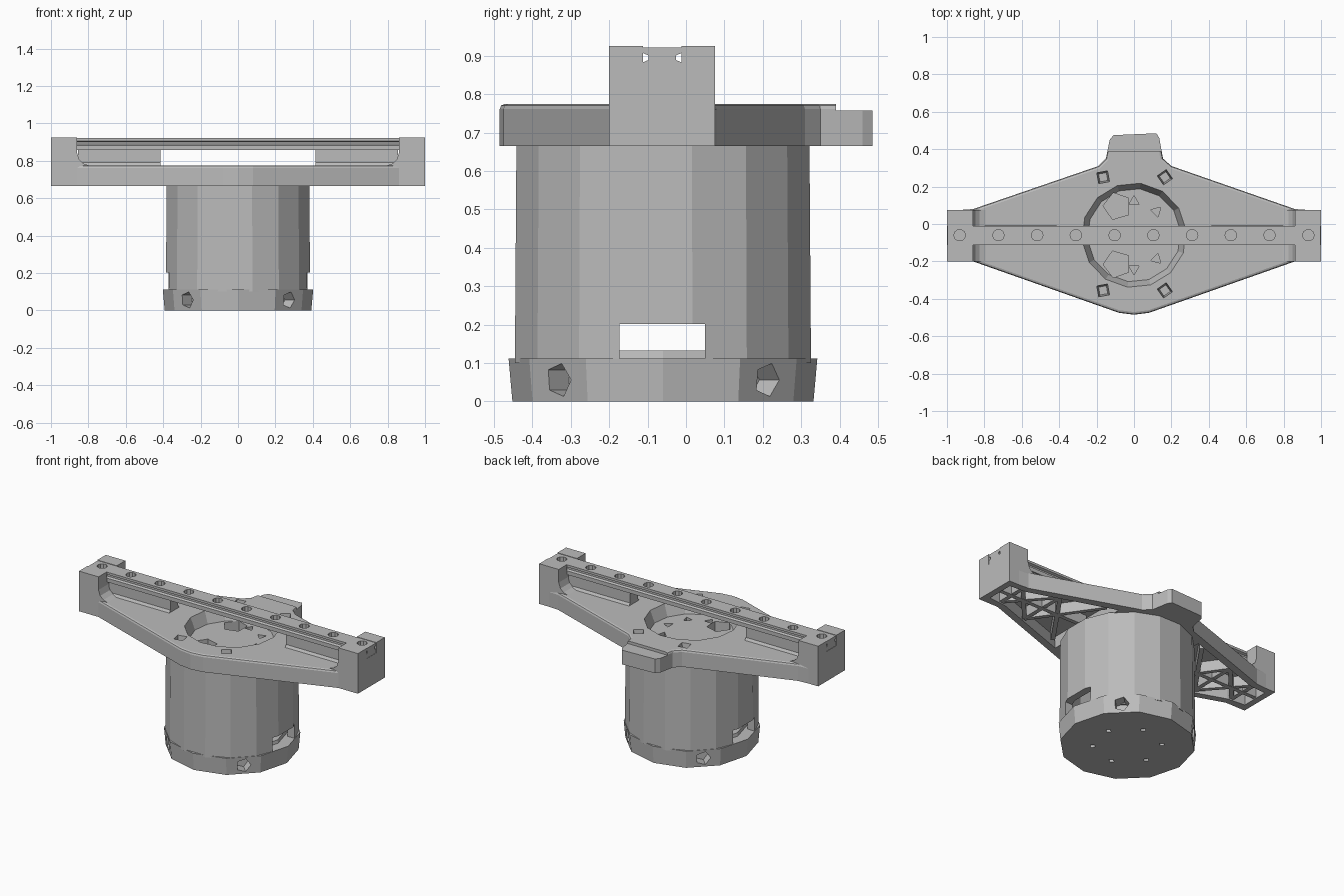
import bpy, bmesh, math
from mathutils import Vector

cube = bpy.data.objects.get("Cube")
if cube:
    bpy.data.objects.remove(cube, do_unlink=True)

grey = bpy.data.materials.new("light grey")
grey.use_nodes = True
grey.diffuse_color = (0.5, 0.5, 0.5, 1)
grey.node_tree.nodes["Principled BSDF"].inputs["Base Color"].default_value = (0.5, 0.5, 0.5, 1)

CY = -0.06  # axis of the drum and rail


def finish(name, bm):
    bmesh.ops.recalc_face_normals(bm, faces=bm.faces)
    mesh = bpy.data.meshes.new(name)
    bm.to_mesh(mesh)
    bm.free()
    mesh.materials.append(grey)
    obj = bpy.data.objects.new(name, mesh)
    bpy.context.collection.objects.link(obj)
    return obj


def extrude(name, points, direction):
    """Closed prism from a loop of 3D points."""
    bm = bmesh.new()
    face = bm.faces.new([bm.verts.new(p) for p in points])
    out = bmesh.ops.extrude_face_region(bm, geom=[face])
    moved = [v for v in out["geom"] if isinstance(v, bmesh.types.BMVert)]
    bmesh.ops.translate(bm, verts=moved, vec=direction)
    return finish(name, bm)


def slab(name, outline, z0, z1):
    return extrude(name, [(x, y, z0) for x, y in outline], (0, 0, z1 - z0))


def box(name, x0, x1, y0, y1, z0, z1):
    return slab(name, [(x0, y0), (x1, y0), (x1, y1), (x0, y1)], z0, z1)


def drum(name, x, y, z0, z1, r0, r1, sides, turn=0.0):
    """Upright cylinder or cone frustum."""
    bm = bmesh.new()
    rings = []
    for z, r in ((z0, r0), (z1, r1)):
        angles = [turn + math.tau * i / sides for i in range(sides)]
        rings.append([bm.verts.new((x + r * math.cos(a), y + r * math.sin(a), z)) for a in angles])
        bm.faces.new(rings[-1])
    for i in range(sides):
        j = (i + 1) % sides
        bm.faces.new((rings[0][i], rings[0][j], rings[1][j], rings[1][i]))
    return finish(name, bm)


def bar(name, a, b, width, z0, z1):
    a, b = Vector(a), Vector(b)
    d = (b - a).normalized() * width / 2
    n = Vector((-d.y, d.x))
    return slab(name, [a + n, a - n, b - n, b + n], z0, z1)


def cut(target, cutters):
    """Apply boolean cuts, then drop the cutters."""
    for c in cutters:
        c.hide_render = True
        mod = target.modifiers.new("cut", 'BOOLEAN')
        mod.operation = 'DIFFERENCE'
        mod.solver = 'EXACT'
        mod.object = c
    bpy.context.view_layer.update()
    graph = bpy.context.evaluated_depsgraph_get()
    mesh = bpy.data.meshes.new_from_object(target.evaluated_get(graph))
    target.modifiers.clear()
    target.data = mesh
    for c in cutters:
        bpy.data.objects.remove(c, do_unlink=True)


# Tapered bracket plate with a rear tab
outline = [(-1, 0.07), (-1, -0.19), (-0.86, -0.2), (-0.08, -0.475), (0, -0.485), (0.08, -0.475),
           (0.86, -0.2), (1, -0.19), (1, 0.07), (0.86, 0.08), (0.2, 0.31), (0.155, 0.35),
           (0.135, 0.46), (0.12, 0.485), (-0.11, 0.475), (-0.13, 0.45), (-0.15, 0.35), (-0.19, 0.31), (-0.86, 0.08)]
plate = slab("bracket_plate", outline, 0.665, 0.775)
bm = bmesh.new()
bm.from_mesh(plate.data)
rim = [e for e in bm.edges if all(v.co.z > 0.77 for v in e.verts)]
bmesh.ops.bevel(bm, geom=rim, offset=0.014, segments=2, profile=0.5, affect='EDGES')
bm.to_mesh(plate.data)
bm.free()

# Hollows under both arms, round recess and screw holes
cutters = [drum("recess", 0, CY, 0.70, 0.80, 0.25, 0.29, 14, 0.1)]
pocket = [(0.3, 0.22), (0.84, 0.04), (0.96, 0.03), (0.96, -0.15), (0.84, -0.16), (0.3, -0.35)]
for s in (-1, 1):
    cutters.append(slab("pocket", [(s * x, y) for x, y in pocket], 0.6, 0.74))
    for y in (0.25, -0.355):
        cutters.append(drum("screw_hole", s * 0.165, y, 0.69, 0.80, 0.03, 0.045, 4, 0.4 + s))
# Tab step and wall openings in the recess floor
cutters.append(box("tab_step", -0.3, 0.3, 0.39, 0.6, 0.757, 0.9))


def floor_holes():
    holes = [drum("vent", -0.09, CY + s * 0.155, 0.55, 0.72, 0.075, 0.075, 5, s * 0.6) for s in (-1, 1)]
    for i in range(5):
        a = math.radians(-90 + 45 * i)
        holes.append(drum("small_vent", 0.17 * math.cos(a), CY + 0.18 * math.sin(a),
                          0.55, 0.72, 0.032, 0.032, 3, a))
    return holes


cut(plate, cutters + floor_holes())

# Stiffening ribs below the arms
for s in (-1, 1):
    side = "left" if s > 0 else "right"
    spans = [((0.32, CY), (0.97, CY)), ((0.36, 0.18), (0.64, -0.22)), ((0.36, -0.3), (0.64, 0.1)),
             ((0.64, 0.1), (0.87, -0.16)), ((0.64, -0.22), (0.87, 0.04)),
             ((0.64, 0.1), (0.64, -0.22)), ((0.87, 0.05), (0.87, -0.17))]
    for i, (a, b) in enumerate(spans):
        bar(f"{side}_rib_{i}", (s * a[0], a[1]), (s * b[0], b[1]), 0.026, 0.672 + i * 0.0005, 0.75)

# End blocks with a filleted inner side and a slot for the rail
profile = [(1, 0.74), (1, 0.925), (0.86, 0.925), (0.86, 0.84), (0.848, 0.805), (0.825, 0.785), (0.78, 0.77), (0.78, 0.74)]
for s in (-1, 1):
    side = "left" if s > 0 else "right"
    block = extrude(f"{side}_end_block", [(s * x, -0.2, z) for x, z in profile], (0, 0.275, 0))
    cut(block, [box("slot", s * 0.7, s * 1.1, -0.112, -0.012, 0.858, 1.0)])
    # lower part of the block, down to the plate underside
    for y0, y1 in ((-0.2, -0.16), (0.035, 0.075)):
        box(f"{side}_block_side", s * 0.86, s * 1, y0, y1, 0.665, 0.75)
    box(f"{side}_block_end", s * 0.96, s * 1, -0.2, 0.075, 0.665, 0.75)
    # Web that carries the rail, with a sloped foot
    web = [(-0.1, 0.86), (-0.1, 0.79), (-0.115, 0.77), (-0.005, 0.77), (-0.02, 0.79), (-0.02, 0.86)]
    extrude(f"{side}_rail_web", [(s * 0.415, y, z) for y, z in web], (s * 0.44, 0, 0))

# Grooved rail with ten holes
half = [(0.05, 0.858), (0.05, 0.883), (0.036, 0.889), (0.036, 0.901), (0.05, 0.907), (0.05, 0.922)]
section = half + [(-y, z) for y, z in reversed(half)]
rail = extrude("guide_rail", [(-0.998, CY - 0.002 + y, z) for y, z in section], (1.996, 0, 0))
cut(rail, [drum("rail_hole", -0.932 + 0.2071 * i, CY, 0.8, 1.0, 0.031, 0.031, 10) for i in range(10)])

# Hollow motor housing with openings left and right
housing = drum("motor_housing", 0, CY, 0.1, 0.668, 0.393, 0.389, 16, math.pi / 16)
cut(housing, [drum("bore", 0, CY, 0.0, 0.62, 0.345, 0.345, 16, math.pi / 16),
              box("side_opening", -1, 1, -0.173, 0.05, 0.0, 0.202)] + floor_holes())

# Base cap with six bottom holes and four diagonal side holes
cap = drum("base_cap", 0, CY, 0, 0.112, 0.392, 0.402, 12)
cutters = []
for i in range(6):
    a = math.tau * i / 6 + 0.3
    cutters.append(drum("bottom_hole", 0.2 * math.cos(a), CY + 0.2 * math.sin(a), -0.1, 0.05, 0.018, 0.018, 4))
for i in range(4):
    a = math.pi / 4 + i * math.pi / 2
    d = Vector((math.cos(a), math.sin(a), 0))
    t = Vector((-d.y, d.x, 0))
    start = Vector((0, CY, 0.056)) + d * 0.31
    loop = [start + t * 0.045 * math.cos(k * math.tau / 5) + Vector((0, 0, 0.045 * math.sin(k * math.tau / 5)))
            for k in range(5)]
    cutters.append(extrude("side_hole", loop, d * 0.2))
cut(cap, cutters)
drum("base_boss", 0, CY, 0.09, 0.132, 0.335, 0.325, 12)
